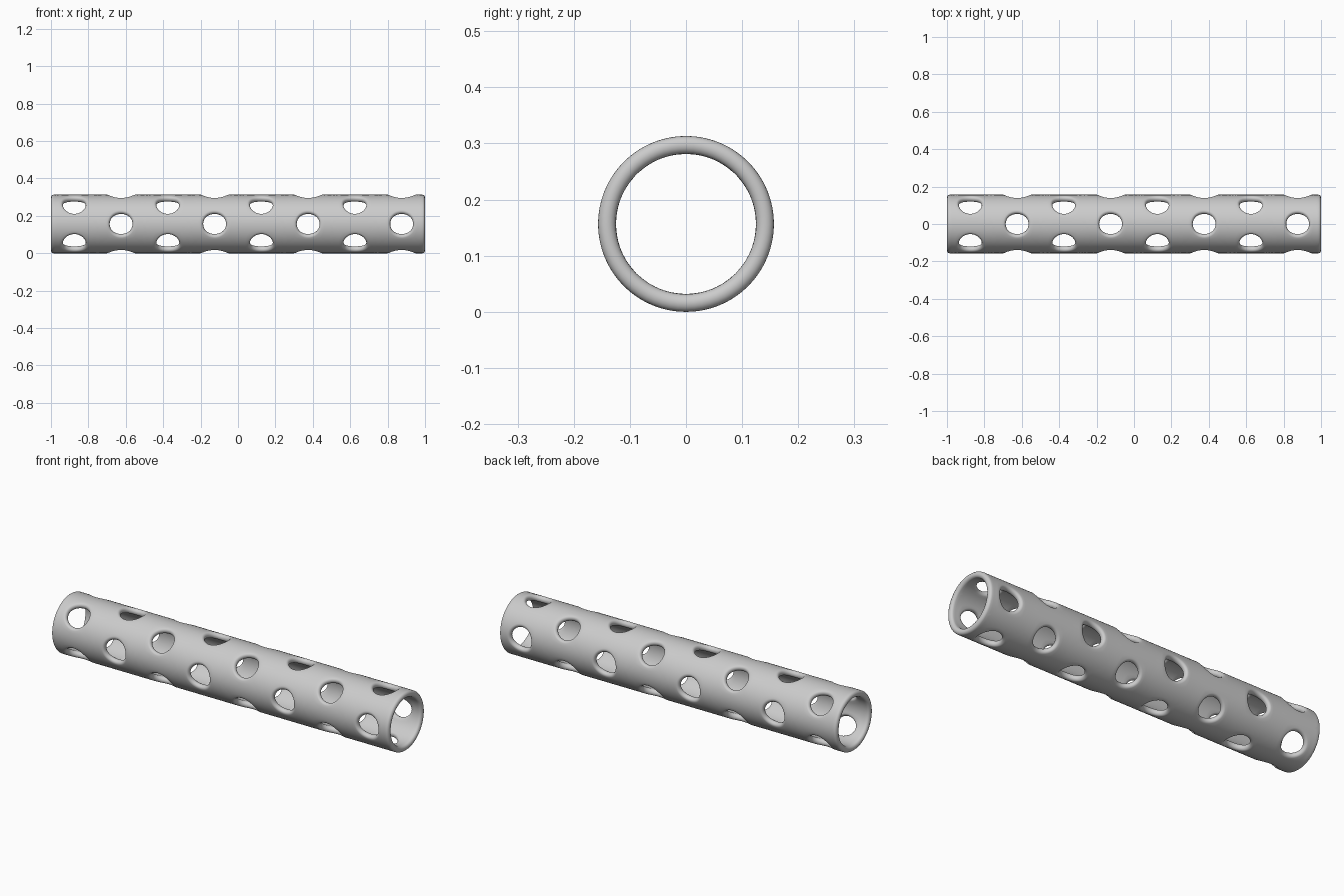
import bpy, bmesh
from math import sin, cos, pi

if "Cube" in bpy.data.objects:
    bpy.data.objects.remove(bpy.data.objects["Cube"])

R, W = 0.1408, 0.0158       # middle radius and half thickness of the wall
CZ = R + W                  # axis height
HX, HA = 0.061, 0.0565 / R  # hole half-width along the axis and around it
LIP = 0.014                 # depth of the rounded edges
N, ROWS, STEPS = 16, 8, 8   # points per cell side, rows of holes, rounding steps

bm = bmesh.new()


def point(x, a, r):
    return bm.verts.new((x, -r * cos(a), CZ + r * sin(a)))


def skin(rings, closed=True):
    for p, q in zip(rings, rings[1:]):
        n = len(p)
        for i in range(n):
            j = (i + 1) % n
            bm.faces.new((p[i], p[j], q[j], q[i]))


# rounded edge profile: (set-back, radius), running from outside to inside
lip = [(LIP * (1 - cos(t)), R + W * sin(t))
       for t in [pi / 2 - pi * k / STEPS for k in range(STEPS + 1)]]


def hole_cell(x0, x1, xc, ac):
    """Quarter-turn wall panel with one round-edged hole through it."""
    edge = []
    for i in range(N):
        edge.append((x0 + (x1 - x0) * i / N, ac - pi / 4))
    for i in range(N):
        edge.append((x1, ac - pi / 4 + pi / 2 * i / N))
    for i in range(N):
        edge.append((x1 + (x0 - x1) * i / N, ac + pi / 4))
    for i in range(N):
        edge.append((x0, ac + pi / 4 - pi / 2 * i / N))
    dirs = [-3 * pi / 4 + 2 * pi * i / (4 * N) for i in range(4 * N)]

    def ring(setback, r, f=0.0):
        out = []
        for t, (ex, ea) in zip(dirs, edge):
            hx = xc + (HX + setback) * cos(t)
            ha = ac + (HA + setback / R) * sin(t)
            out.append(point(hx + (ex - hx) * f, ha + (ea - ha) * f, r))
        return out

    fs = [1, 0.75, 0.5, 0.25]
    rings = [ring(LIP, R + W, f) for f in fs]
    rings += [ring(s, r) for s, r in lip]
    rings += [ring(LIP, R - W, f) for f in reversed(fs)]
    skin(rings)


# staggered rows of four holes
step = 2 / ROWS
for row in range(ROWS):
    x0, x1 = -1 + row * step, -1 + (row + 1) * step
    xc = (x0 + x1) / 2
    for k in range(4):
        hole_cell(max(x0, -1 + LIP), min(x1, 1 - LIP), xc,
                  k * pi / 2 + (pi / 4 if row % 2 == 0 else 0))

# rounded tube ends
for side in (-1, 1):
    skin([[point(side * (1 - s), pi / 4 + 2 * pi * i / (4 * N), r)
           for i in range(4 * N)] for s, r in lip])

bmesh.ops.remove_doubles(bm, verts=bm.verts, dist=0.0005)
bmesh.ops.recalc_face_normals(bm, faces=bm.faces)
mesh = bpy.data.meshes.new("perforated_tube")
bm.to_mesh(mesh)
bm.free()
mesh.shade_smooth()
tube = bpy.data.objects.new("perforated_tube", mesh)
bpy.context.collection.objects.link(tube)
